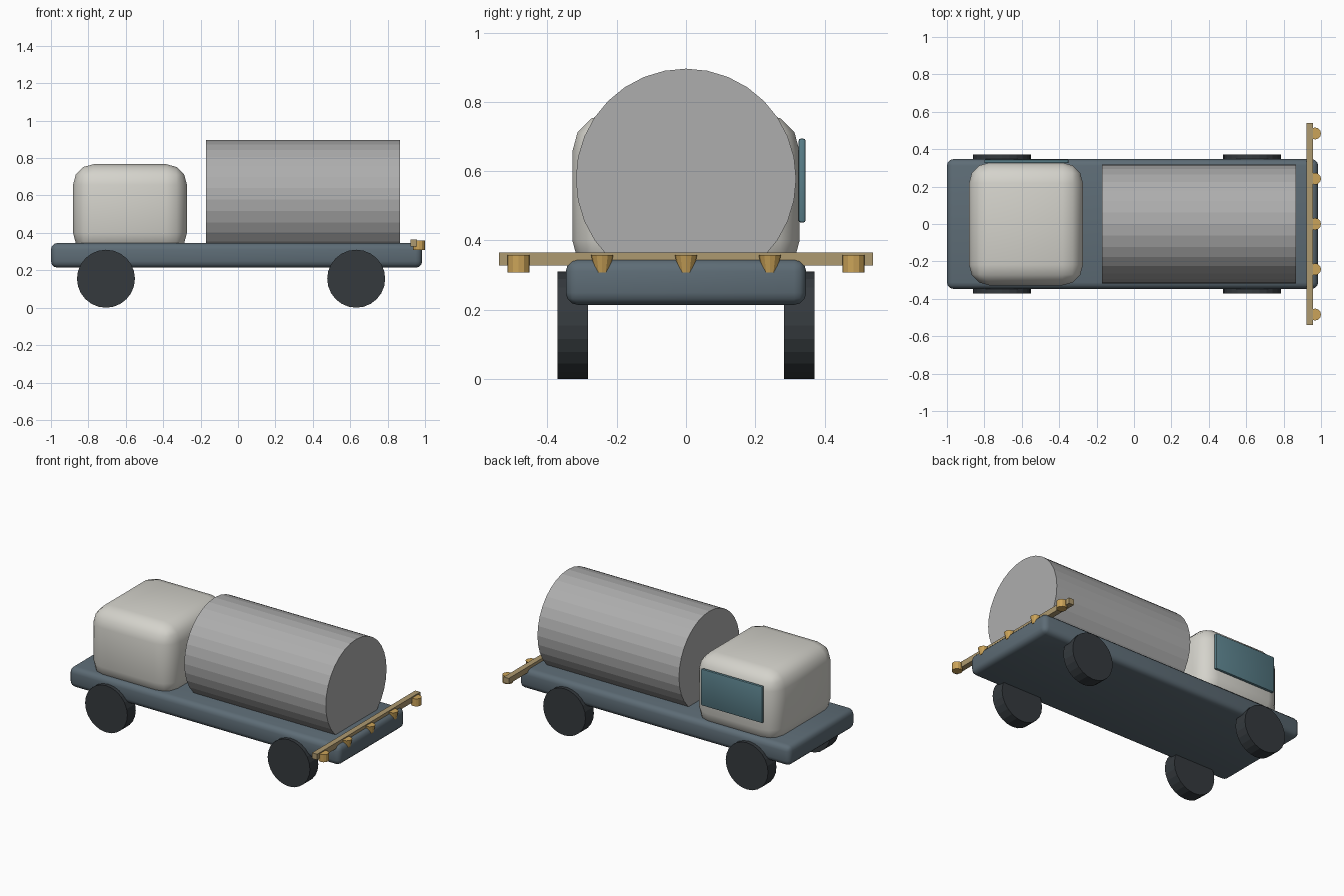
import bpy, bmesh, math
from mathutils import Matrix, Vector

if "Cube" in bpy.data.objects:
    bpy.data.objects.remove(bpy.data.objects["Cube"])


def material(name, rgb):
    m = bpy.data.materials.new(name)
    m.diffuse_color = (*rgb, 1)
    m.use_nodes = True
    m.node_tree.nodes["Principled BSDF"].inputs["Base Color"].default_value = m.diffuse_color
    return m


STEEL_BLUE = material("chassis_blue", (0.11, 0.15, 0.18))
CREAM = material("cab_cream", (0.66, 0.65, 0.60))
GLASS = material("window_teal", (0.10, 0.21, 0.25))
RUBBER = material("tyre_dark", (0.035, 0.042, 0.048))
METAL = material("tank_grey", (0.42, 0.42, 0.42))
TAN = material("bar_tan", (0.42, 0.32, 0.16))
BRASS = material("nozzle_brass", (0.60, 0.37, 0.10))


def finish(name, bm, mat, smooth=False):
    me = bpy.data.meshes.new(name)
    bm.to_mesh(me)
    bm.free()
    me.materials.append(mat)
    ob = bpy.data.objects.new(name, me)
    bpy.context.collection.objects.link(ob)
    if smooth:
        bpy.ops.object.select_all(action='DESELECT')
        ob.select_set(True)
        bpy.context.view_layer.objects.active = ob
        bpy.ops.object.shade_smooth_by_angle(angle=math.radians(40))
    return ob


def box(name, lo, hi, mat, bevel=0, segments=3):
    lo, hi = Vector(lo), Vector(hi)
    bm = bmesh.new()
    bmesh.ops.create_cube(bm, size=1, matrix=Matrix.Translation((lo + hi) / 2)
                          @ Matrix.Diagonal((*(hi - lo), 1)))
    if bevel:
        bmesh.ops.bevel(bm, geom=bm.edges[:], offset=bevel, segments=segments,
                        profile=0.5, affect='EDGES')
    return finish(name, bm, mat, bevel > 0)


def cylinder(name, centre, r_low, r_high, depth, axis, sides, mat):
    rot = {'X': Matrix.Rotation(math.pi / 2, 4, 'Y'),
           'Y': Matrix.Rotation(math.pi / 2, 4, 'X'),
           'Z': Matrix.Identity(4)}[axis]
    bm = bmesh.new()
    bmesh.ops.create_cone(bm, cap_ends=True, segments=sides, radius1=r_low,
                          radius2=r_high, depth=depth,
                          matrix=Matrix.Translation(centre) @ rot)
    return finish(name, bm, mat)


# Body
box("chassis", (-1, -0.347, 0.214), (0.985, 0.347, 0.346), STEEL_BLUE, 0.035)
box("cab", (-0.882, -0.328, 0.29), (-0.273, 0.328, 0.767), CREAM, 0.11)
box("side_window", (-0.80, 0.325, 0.452), (-0.35, 0.345, 0.694), GLASS, 0.006, 2)
cylinder("tank", (0.3475, 0, 0.578), 0.318, 0.318, 1.037, 'X', 32, METAL)

# Wheels
for end, x in (("front", -0.706), ("rear", 0.632)):
    for side, y in (("left", -0.327), ("right", 0.327)):
        cylinder(f"{end}_{side}_wheel", (x, y, 0.155), 0.155, 0.155, 0.088,
                 'Y', 24, RUBBER)

# Rear spray bar: straight outer nozzles, tapered inner ones
box("spray_bar", (0.921, -0.54, 0.327), (0.958, 0.54, 0.365), TAN)
for i in range(5):
    low = 0.032 if i in (0, 4) else 0.021
    cylinder(f"spray_nozzle_{i + 1}", (0.968, (i - 2) * 0.242, 0.333),
             low, 0.032, 0.05, 'Z', 12, BRASS)
